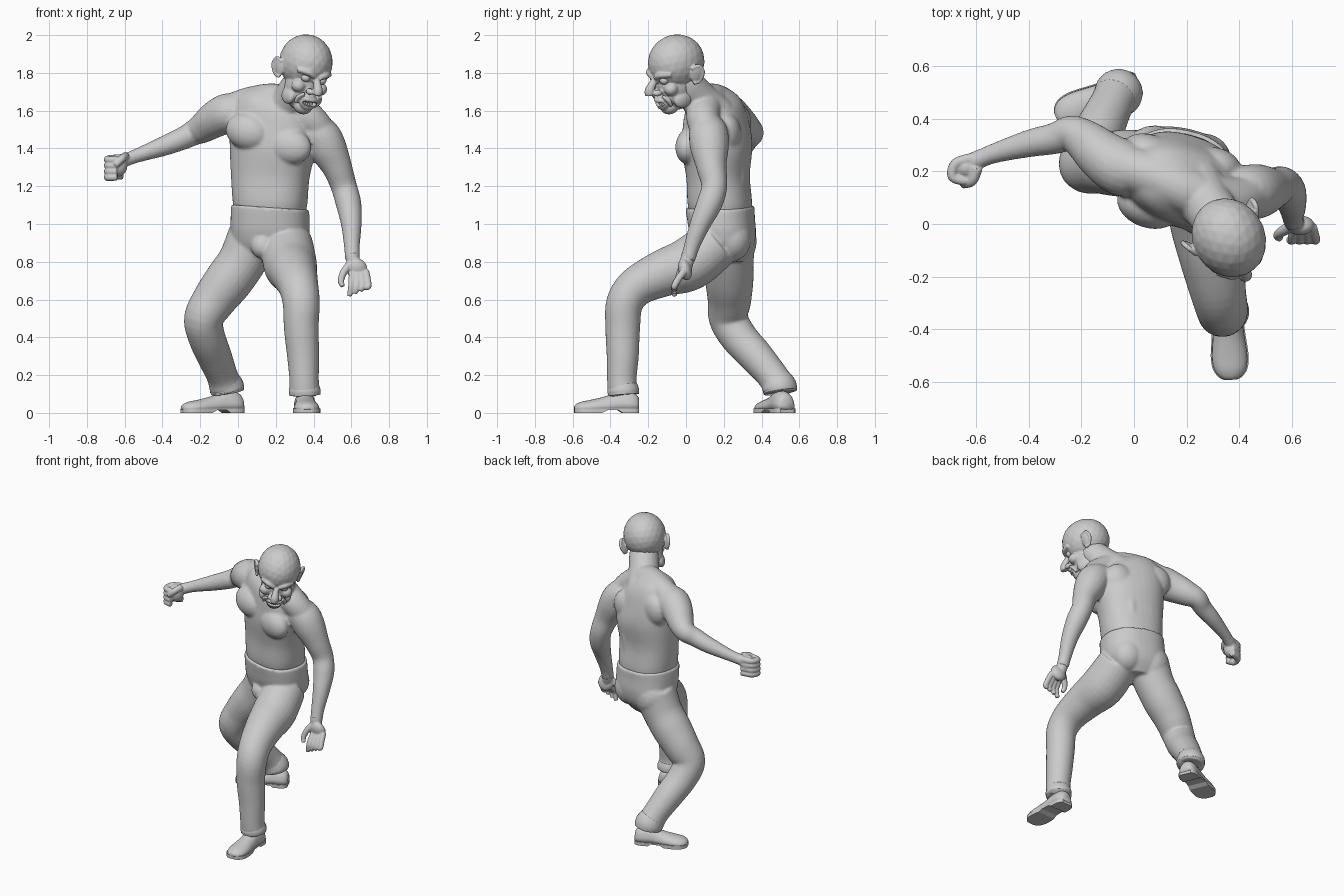
import bpy, bmesh
from math import cos, sin, pi, radians, copysign
from mathutils import Vector, Matrix


# ---------- helpers ----------
def spline(pts, sub=5):
    """Catmull-Rom through tuples of any length."""
    out, n = [], len(pts)
    for i in range(n - 1):
        p = [pts[max(i - 1, 0)], pts[i], pts[i + 1], pts[min(i + 2, n - 1)]]
        for k in range(sub):
            t = k / sub
            out.append([0.5 * (2 * b + (c - a) * t + (2 * a - 5 * b + 4 * c - d) * t * t
                               + (3 * b - a - 3 * c + d) * t ** 3) for a, b, c, d in zip(*p)])
    return out + [list(pts[-1])]


def skin(bm, rings):
    """Closed skin over a list of rings of points."""
    vs = [[bm.verts.new(p) for p in r] for r in rings]
    n, faces = len(vs[0]), []
    for a, b in zip(vs, vs[1:]):
        faces += [bm.faces.new((a[i], a[(i + 1) % n], b[(i + 1) % n], b[i])) for i in range(n)]
    faces += [bm.faces.new(vs[0][::-1]), bm.faces.new(vs[-1])]
    bmesh.ops.recalc_face_normals(bm, faces=faces)


def tube(bm, pts, n=20, mat=Matrix()):
    """Round limb through (x, y, z, radius) points."""
    pts = spline(pts)
    ps = [Vector(p[:3]) for p in pts]
    rings, u = [], None
    for i, p in enumerate(ps):
        t = (ps[min(i + 1, len(ps) - 1)] - ps[max(i - 1, 0)]).normalized()
        u = (u - t * u.dot(t)).normalized() if u else t.orthogonal().normalized()
        v, r = t.cross(u), pts[i][3]
        rings.append([mat @ (p + r * (u * cos(2 * pi * k / n) + v * sin(2 * pi * k / n))) for k in range(n)])
    skin(bm, rings)


def trunk(bm, secs, n=40, e=0.85):
    """Rings of (x, y, z, half width, half depth, yaw, roll)."""
    rings = []
    for x, y, z, ru, rv, yaw, roll in spline(secs):
        m = Matrix.Translation((x, y, z)) @ Matrix.Rotation(radians(yaw), 4, 'Z') @ Matrix.Rotation(radians(roll), 4, 'Y')
        se = lambda c: copysign(abs(c) ** e, c)
        rings.append([m @ Vector((ru * se(cos(2 * pi * k / n)), rv * se(sin(2 * pi * k / n)), 0)) for k in range(n)])
    skin(bm, rings)


def blob(bm, c, r, mat=Matrix(), rot=(0, 0, 0)):
    m = Matrix.Translation(c)
    for a, ax in zip(rot, 'XYZ'):
        m = m @ Matrix.Rotation(radians(a), 4, ax)
    bmesh.ops.create_icosphere(bm, subdivisions=3, radius=1, matrix=mat @ m @ Matrix.Diagonal((*r, 1)))


def finish(bm, name, voxel=0, smooth=0):
    me = bpy.data.meshes.new(name)
    bm.to_mesh(me)
    bm.free()
    ob = bpy.data.objects.new(name, me)
    bpy.context.collection.objects.link(ob)
    me.polygons.foreach_set('use_smooth', [True] * len(me.polygons))
    if voxel:
        m = ob.modifiers.new('fuse', 'REMESH')
        m.mode, m.voxel_size, m.use_smooth_shade = 'VOXEL', voxel, True
        s = ob.modifiers.new('soften', 'SMOOTH')
        s.factor, s.iterations = 0.5, smooth
    return ob


# ---------- torso with arms ----------
bm = bmesh.new()
trunk(bm, [(.17, .19, 1.00, .17, .14, -12, 0), (.17, .18, 1.10, .195, .165, -13, 1),
           (.17, .17, 1.25, .208, .16, -15, 4), (.18, .165, 1.40, .228, .175, -18, 10),
           (.185, .155, 1.52, .24, .16, -18, 18), (.20, .14, 1.62, .20, .135, -18, 22),
           (.21, .13, 1.685, .12, .08, -18, 22)])
# neck and trapezius
tube(bm, [(.23, .14, 1.58, .12), (.28, .07, 1.66, .10), (.33, .00, 1.74, .095), (.35, -.03, 1.80, .08)])
tube(bm, [(-.05, .22, 1.60, .085), (.08, .18, 1.64, .09), (.22, .12, 1.65, .09), (.36, .09, 1.57, .09), (.44, .11, 1.49, .08)])
# chest muscles, shoulder blades, back muscles
blob(bm, (.055, .07, 1.49), (.125, .085, .10), rot=(0, 15, -18))
blob(bm, (.265, .025, 1.415), (.13, .075, .10), rot=(0, 15, -18))
blob(bm, (.06, .27, 1.53), (.11, .07, .11), rot=(0, 15, -18))
blob(bm, (.31, .22, 1.47), (.10, .07, .11), rot=(0, 15, -18))
for x, y in ((.13, .29), (.25, .265)):
    tube(bm, [(x, y, 1.04, .05), (x, y, 1.2, .05), (x + .01, y - .005, 1.4, .05), (x + .02, y - .04, 1.56, .04)])
# lowered arm
tube(bm, [(.36, .12, 1.49, .095), (.43, .12, 1.47, .105), (.475, .125, 1.40, .102), (.525, .135, 1.30, .08),
          (.56, .15, 1.20, .069), (.585, .125, 1.11, .068), (.60, .075, 1.00, .055),
          (.603, .03, .88, .042), (.607, .01, .81, .04)])
# raised arm
tube(bm, [(.02, .20, 1.57, .10), (-.05, .215, 1.585, .108), (-.12, .26, 1.555, .098), (-.185, .315, 1.51, .082),
          (-.24, .345, 1.48, .067), (-.30, .325, 1.45, .06), (-.40, .305, 1.41, .052),
          (-.54, .265, 1.36, .037), (-.62, .23, 1.33, .036)])
finish(bm, 'torso_and_arms', .009, 6)

# ---------- hands ----------
bm = bmesh.new()
blob(bm, (.63, -.005, .76), (.055, .035, .06), rot=(15, -12, 0))
tube(bm, [(.605, .012, .84, .037), (.61, .005, .80, .036), (.62, 0, .76, .03)])
for i in range(4):
    tube(bm, [(.61 + .022 * i, -.01, .75, .019), (.603 + .027 * i, -.04, .71, .019),
              (.60 + .03 * i, -.062, .67, .017), (.59 + .028 * i, -.06, .618 + .015 * i, .014)], 12)
tube(bm, [(.595, -.01, .79, .022), (.56, -.03, .745, .02), (.545, -.045, .70, .017), (.555, -.055, .67, .013)], 12)
finish(bm, 'open_hand', .005, 3)

bm = bmesh.new()
blob(bm, (-.635, .215, 1.31), (.05, .05, .06), rot=(0, 0, 20))
tube(bm, [(-.56, .258, 1.352, .034), (-.60, .24, 1.338, .036), (-.635, .22, 1.32, .035)])
for i in range(4):
    z = 1.35 - .031 * i
    tube(bm, [(-.61, .25, z, .021), (-.675, .23, z - .005, .021), (-.688, .18, z - .01, .02),
              (-.64, .162, z - .01, .018)], 12)
tube(bm, [(-.595, .215, 1.36, .022), (-.615, .165, 1.345, .021), (-.65, .152, 1.31, .018)], 12)
finish(bm, 'fist', .005, 3)

# ---------- head, modelled facing -y then turned into place ----------
H = Matrix.Translation((.36, -.052, 1.857))
for a, ax in ((32, 'Z'), (8, 'Y'), (20, 'X')):
    H = H @ Matrix.Rotation(radians(a), 4, ax)
bm = bmesh.new()
blob(bm, (0, 0, 0), (.137, .156, .147), H)
blob(bm, (0, -.045, -.12), (.10, .10, .13), H)
blob(bm, (0, -.10, -.215), (.05, .05, .042), H)
blob(bm, (0, -.14, -.175), (.052, .028, .045), H)
tube(bm, [(0, -.125, -.03, .02), (0, -.165, -.06, .02), (0, -.195, -.09, .026), (0, -.20, -.115, .026)], 14, H)
for s in (-1, 1):
    blob(bm, (s * .068, -.105, -.105), (.038, .038, .035), H)
    blob(bm, (s * .028, -.165, -.112), (.019, .024, .017), H)
    blob(bm, (s * .08, -.055, -.18), (.025, .055, .045), H)
    tube(bm, [(s * .015, -.152, -.032, .014), (s * .055, -.142, -.015, .018), (s * .10, -.10, -.02, .014)], 12, H)
    tube(bm, [(s * .048, -.155, -.13, .010), (s * .068, -.135, -.16, .012), (s * .065, -.125, -.195, .010)], 10, H)
    blob(bm, (s * .138, .025, -.06), (.014, .034, .05), H, (-10, s * 12, s * -20))
    tube(bm, [(s * .133, .0, -.10, .010), (s * .142, .035, -.10, .008), (s * .156, .06, -.055, .010),
              (s * .152, .045, -.015, .010), (s * .138, .005, -.02, .009)], 10, H)
for z, y in ((-.158, -.165), (-.20, -.152)):
    tube(bm, [(-.055, y + .035, -.165, .009), (-.028, y + .008, z, .011), (0, y, z - .002, .012),
              (.028, y + .008, z, .011), (.055, y + .035, -.165, .009)], 10, H)
head = finish(bm, 'head', .005, 3)

# mouth opening
bm = bmesh.new()
blob(bm, (0, -.165, -.178), (.046, .034, .014), H)
cutter = finish(bm, 'mouth_cutter')
cutter.hide_render = True
cutter.hide_set(True)
b = head.modifiers.new('mouth', 'BOOLEAN')
b.operation, b.object, b.solver = 'DIFFERENCE', cutter, 'EXACT'

# teeth and eyes
bm = bmesh.new()
for i in range(-3, 4):
    for z in (-.169, -.188):
        blob(bm, (i * .011, -.147 + .0012 * i * i, z), (.006, .006, .010), H)
finish(bm, 'teeth')
bm = bmesh.new()
for s in (-1, 1):
    blob(bm, (s * .05, -.122, -.052), (.026, .025, .022), H)
finish(bm, 'eyes')

# ---------- trousers ----------
bm = bmesh.new()
trunk(bm, [(.15, .215, .80, .10, .09, -12, 0), (.165, .205, .87, .185, .145, -12, 0),
           (.17, .195, .95, .207, .17, -12, 0), (.17, .185, 1.03, .208, .175, -12, 2),
           (.17, .18, 1.09, .205, .178, -13, 4)])
blob(bm, (.13, .07, .88), (.06, .06, .065))
blob(bm, (.08, .27, .91), (.12, .105, .13))
blob(bm, (.26, .24, .92), (.11, .105, .12))
tube(bm, [(.26, .16, .90, .135), (.275, .02, .79, .142), (.295, -.12, .74, .125), (.32, -.26, .67, .106),
          (.335, -.325, .58, .098), (.335, -.335, .45, .092), (.345, -.335, .30, .085),
          (.35, -.34, .18, .078), (.352, -.335, .125, .08), (.353, -.33, .095, .078)], 28)
tube(bm, [(.08, .23, .92, .14), (.02, .23, .80, .128), (-.05, .23, .70, .127), (-.125, .23, .60, .116),
          (-.182, .225, .50, .104), (-.165, .28, .40, .098), (-.125, .37, .30, .092),
          (-.085, .455, .20, .083), (-.065, .49, .14, .088), (-.06, .495, .11, .086)], 28)
finish(bm, 'trousers', .009, 4)

# ---------- trouser cuffs ----------
bm = bmesh.new()
tube(bm, [(.352, -.335, .15, .076), (.353, -.332, .12, .084), (.354, -.33, .095, .082)], 28)
tube(bm, [(-.075, .475, .17, .084), (-.06, .495, .135, .092), (-.055, .50, .11, .088)], 28)
finish(bm, 'trouser_cuffs')

# ---------- shoes ----------
profile = [(0, .035, .08), (.015, .05, .10), (.05, .058, .115), (.11, .056, .115), (.17, .060, .09),
           (.25, .068, .07), (.30, .062, .06), (.33, .042, .048), (.342, .02, .035)]
for name, heel, angle in (('front_shoe', (.35, -.25), 3), ('back_shoe', (.02, .535), -67)):
    m = Matrix.Translation((*heel, 0)) @ Matrix.Rotation(radians(angle), 4, 'Z')
    bm = bmesh.new()
    upper, sole = [], []
    for s, w, h in spline(profile, 3):
        upper.append([m @ Vector((w * cos(2 * pi * k / 24), -s, .018 + (h - .018) * max(sin(2 * pi * k / 24), 0) ** .8))
                      for k in range(24)])
        lift = .014 if .10 < s < .18 else 0
        sole.append([m @ Vector((sx * (w + .004), -s, z)) for sx, z in ((-1, lift), (1, lift), (1, .024), (-1, .024))])
    skin(bm, upper)
    finish(bm, name)
    bm = bmesh.new()
    skin(bm, sole)
    ob = finish(bm, name + '_sole')
    ob.data.polygons.foreach_set('use_smooth', [False] * len(ob.data.polygons))
